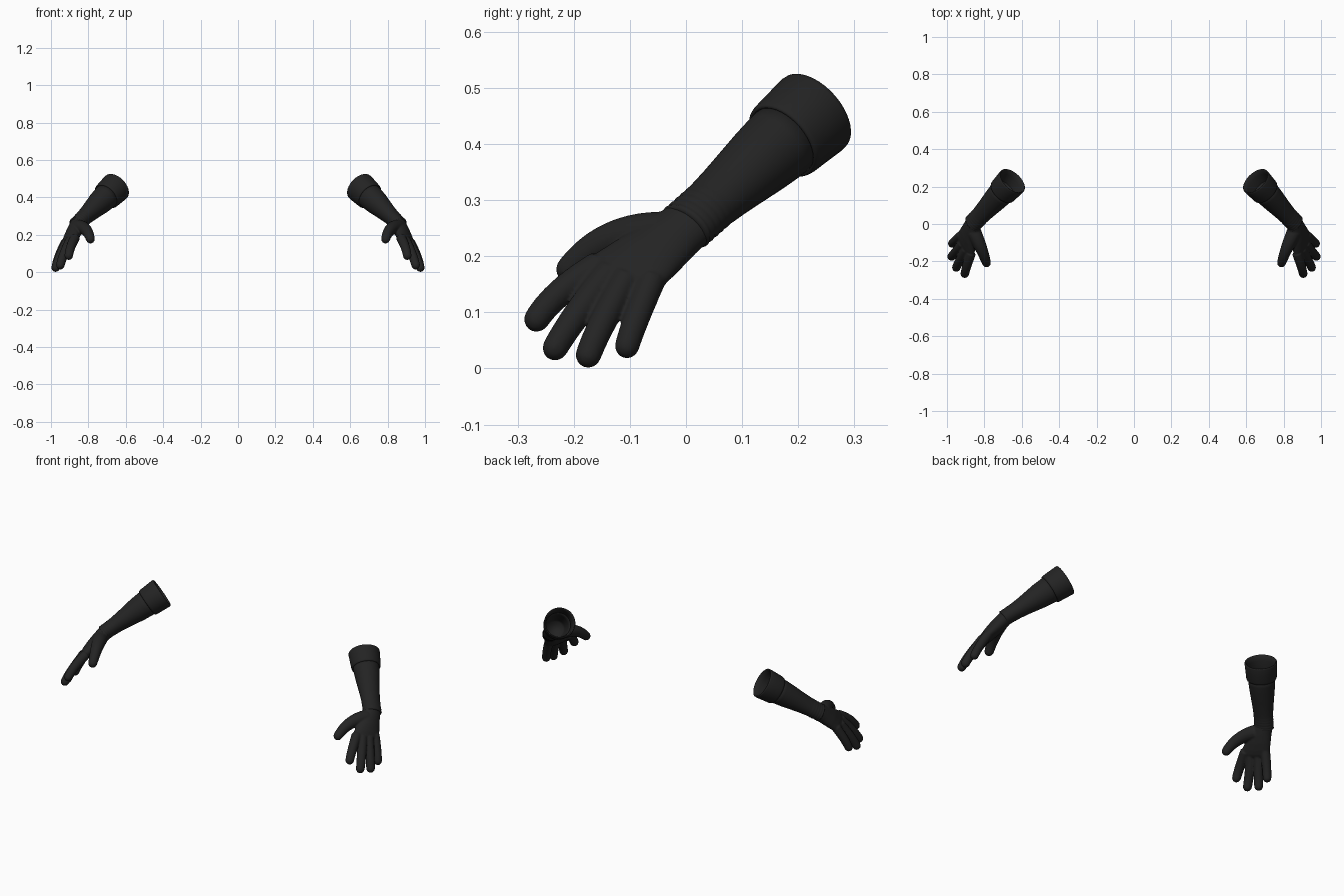
import bpy, bmesh, math
from mathutils import Vector as V

if "Cube" in bpy.data.objects:
    bpy.data.objects.remove(bpy.data.objects["Cube"])

black = bpy.data.materials.new("black_leather")
black.diffuse_color = (0.017, 0.017, 0.017, 1)
black.use_nodes = True
black.node_tree.nodes["Principled BSDF"].inputs["Base Color"].default_value = black.diffuse_color

WRIST, RIM = V((0.855, 0.01, 0.262)), V((0.65, 0.23, 0.457))
AXIS = (RIM - WRIST).normalized()
LENGTH = (RIM - WRIST).length
ACROSS = V((0.42, 0.83, -0.36))


def ring(bm, centre, u, v, n):
    return [bm.verts.new(centre + u * math.cos(2 * math.pi * i / n) + v * math.sin(2 * math.pi * i / n))
            for i in range(n)]


def loft(bm, sections, n=24):
    """Skin a list of (centre, u, v) ellipses and close both ends."""
    rings = [ring(bm, c, u, v, n) for c, u, v in sections]
    for a, b in zip(rings, rings[1:]):
        for i in range(n):
            bm.faces.new((a[i], a[(i + 1) % n], b[(i + 1) % n], b[i]))
    bm.faces.new(rings[0][::-1])
    bm.faces.new(rings[-1])


def section(centre, direction, across, wide, thin):
    d = direction.normalized()
    v = d.cross(across).normalized()
    return centre, across.normalized() * wide, v * thin


def finger(bm, p0, mid, p2, r0, r1):
    """Curved tapering tube with a round tip."""
    p0, mid, p2 = V(p0), V(mid), V(p2)
    p1 = mid * 2 - (p0 + p2) / 2
    out = []
    for i in range(11):
        t = i / 10
        c = p0 * (1 - t) ** 2 + p1 * 2 * t * (1 - t) + p2 * t * t
        d = (p1 - p0) * (1 - t) + (p2 - p1) * t
        r = r0 + (r1 - r0) * t
        out.append(section(c, d, d.cross(V((1, 0.2, 0.6))), r, r))
    d = (p2 - p1).normalized()
    for deg in (25, 50, 70, 85):
        a = math.radians(deg)
        r = r1 * math.cos(a)
        out.append(section(p2 + d * r1 * math.sin(a), d, d.cross(V((1, 0.2, 0.6))), r, r))
    loft(bm, out, 16)


def finish(bm, name, remesh=False):
    bmesh.ops.recalc_face_normals(bm, faces=bm.faces)
    me = bpy.data.meshes.new(name)
    bm.to_mesh(me)
    bm.free()
    me.materials.append(black)
    ob = bpy.data.objects.new(name, me)
    bpy.context.collection.objects.link(ob)
    for p in me.polygons:
        p.use_smooth = True
    if remesh:
        m = ob.modifiers.new("fuse", 'REMESH')
        m.mode, m.voxel_size, m.use_smooth_shade = 'VOXEL', 0.004, True
        s = ob.modifiers.new("soften", 'SMOOTH')
        s.factor, s.iterations = 0.5, 5
    ob.modifiers.new("other_side", 'MIRROR')
    return ob


# hand: palm, four fingers and thumb fused into one skin
bm = bmesh.new()
KNUCKLE = V((0.902, -0.118, 0.163))
hand_dir = KNUCKLE - WRIST
k_across = V((0.055, 0.10, -0.03))
palm = [section(WRIST + AXIS * 0.03, -AXIS, ACROSS, 0.045, 0.035),
        section(WRIST, hand_dir - AXIS * 0.1, ACROSS, 0.051, 0.039)]
for t, wide, thin in ((0.3, 0.057, 0.039), (0.6, 0.068, 0.037), (0.85, 0.077, 0.032),
                      (1.0, 0.078, 0.027), (1.1, 0.068, 0.02)):
    palm.append(section(WRIST + hand_dir * t, hand_dir, ACROSS.lerp(k_across.normalized(), t), wide, thin))
loft(bm, palm, 32)
finger(bm, (0.872, -0.155, 0.183), (0.893, -0.222, 0.137), (0.905, -0.266, 0.088), 0.027, 0.023)
finger(bm, (0.895, -0.135, 0.172), (0.930, -0.193, 0.098), (0.950, -0.233, 0.037), 0.027, 0.023)
finger(bm, (0.915, -0.105, 0.162), (0.953, -0.148, 0.083), (0.975, -0.174, 0.024), 0.026, 0.023)
finger(bm, (0.923, -0.060, 0.160), (0.956, -0.088, 0.090), (0.973, -0.105, 0.040), 0.025, 0.022)
finger(bm, (0.855, -0.045, 0.240), (0.815, -0.135, 0.228), (0.789, -0.208, 0.177), 0.040, 0.024)
finish(bm, "hand", True)


def sleeve_section(s, r):
    """Oval at the wrist, round at the cuff."""
    k = min(1, 0.8 + 0.2 * max(s, 0) / 0.2)
    across = ACROSS - AXIS * ACROSS.dot(AXIS)
    return section(WRIST + AXIS * s, AXIS, across, r, r * k)


# sleeve with small creases at the wrist
bm = bmesh.new()
outer = [sleeve_section(-0.02, 0.046)]
for i in range(16):
    s = -0.015 + i * 0.005
    outer.append(sleeve_section(s, 0.0515 + 0.0016 * math.cos(i * math.pi / 1.5) * (1 - i / 16)))
for s, r in ((0.10, 0.0545), (0.15, 0.0595), (0.20, 0.0645), (0.24, 0.068), (0.28, 0.071)):
    outer.append(sleeve_section(s, r))
for s, r in ((0.28, 0.064), (0.22, 0.060), (0.14, 0.052), (0.10, 0.048)):
    outer.append(sleeve_section(s, r))
loft(bm, outer, 40)
finish(bm, "sleeve")

# turned-back cuff around the opening
bm = bmesh.new()
profile = ((-0.092, 0.066), (-0.097, 0.072), (-0.094, 0.076), (-0.086, 0.078), (-0.04, 0.081),
           (-0.008, 0.083), (-0.001, 0.082), (0.001, 0.079), (-0.002, 0.075), (-0.03, 0.070), (-0.085, 0.065))
n = 40
rings = [ring(bm, *sleeve_section(LENGTH + s, r), n) for s, r in profile]
for a, b in zip(rings, rings[1:] + rings[:1]):
    for i in range(n):
        bm.faces.new((a[i], a[(i + 1) % n], b[(i + 1) % n], b[i]))
finish(bm, "cuff")
